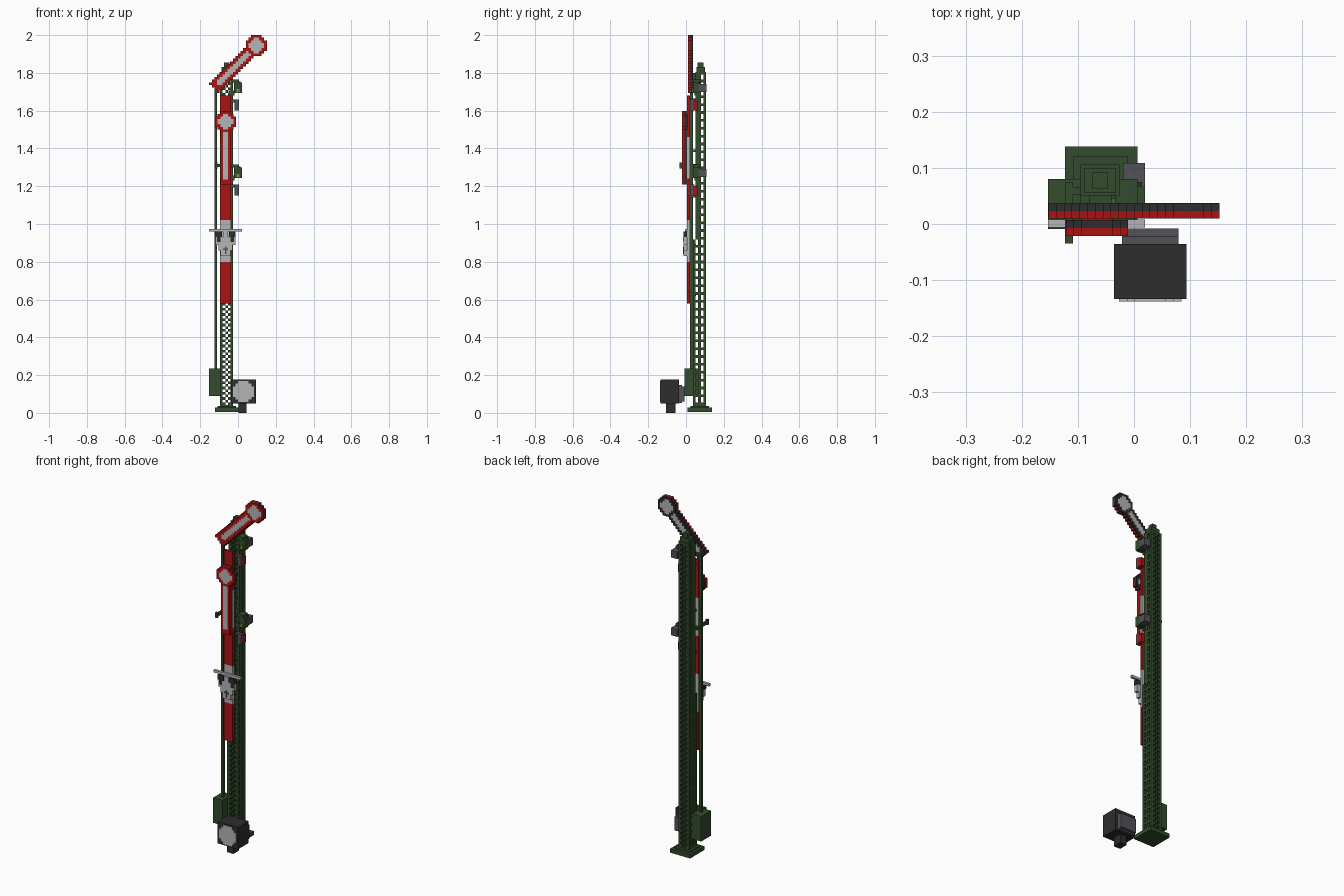
import bpy, bmesh, math
from mathutils import Vector

if "Cube" in bpy.data.objects:
    bpy.data.objects.remove(bpy.data.objects["Cube"])

V = 1 / 72  # edge of one block

COLOURS = {
    "green": (0.033, 0.072, 0.026),
    "red": (0.40, 0.006, 0.006),
    "light_grey": (0.46, 0.46, 0.46),
    "charcoal": (0.026, 0.026, 0.027),
    "mid_grey": (0.085, 0.085, 0.095),
    "lime": (0.22, 0.32, 0.02),
}
MATS = {}
for mat_name, rgb in COLOURS.items():
    m = bpy.data.materials.new(mat_name)
    m.use_nodes = True
    m.diffuse_color = (*rgb, 1)
    bsdf = m.node_tree.nodes["Principled BSDF"]
    bsdf.inputs["Base Color"].default_value = (*rgb, 1)
    bsdf.inputs["Roughness"].default_value = 0.8
    MATS[mat_name] = m


def finish(name, bm, colours):
    mesh = bpy.data.meshes.new(name)
    bmesh.ops.recalc_face_normals(bm, faces=bm.faces)
    bm.to_mesh(mesh)
    bm.free()
    for c in colours:
        mesh.materials.append(MATS[c])
    ob = bpy.data.objects.new(name, mesh)
    bpy.context.collection.objects.link(ob)
    return ob


def box(name, x, y, z, colour):
    """Block from (min, max) pairs."""
    bm = bmesh.new()
    bmesh.ops.create_cube(bm, size=1)
    for v in bm.verts:
        v.co = [r[0] if c < 0 else r[1] for c, r in zip(v.co, (x, y, z))]
    return finish(name, bm, [colour])


def blocks(name, cells, origin, depth=V):
    """Outer skin of a set of grid cells {(i, j, k): colour}."""
    colours = sorted(set(cells.values()))
    bm = bmesh.new()
    verts = {}

    def vert(p):
        if p not in verts:
            verts[p] = bm.verts.new(Vector(origin) + Vector((p[0] * V, p[1] * depth, p[2] * V)))
        return verts[p]

    for cell, colour in cells.items():
        for axis in range(3):
            for side in (0, 1):
                near = list(cell)
                near[axis] += 2 * side - 1
                if tuple(near) in cells:
                    continue
                a, b = (axis + 1) % 3, (axis + 2) % 3
                quad = []
                for da, db in ((0, 0), (1, 0), (1, 1), (0, 1)):
                    p = list(cell)
                    p[axis] += side
                    p[a] += da
                    p[b] += db
                    quad.append(vert(tuple(p)))
                if not side:
                    quad.reverse()
                bm.faces.new(quad).material_index = colours.index(colour)
    mesh = bpy.data.meshes.new(name)
    bm.to_mesh(mesh)
    bm.free()
    for c in colours:
        mesh.materials.append(MATS[c])
    ob = bpy.data.objects.new(name, mesh)
    bpy.context.collection.objects.link(ob)
    return ob


def arm_cells(xs, zs, rule):
    """Two-layer signal arm: red front, charcoal back, light inlay on both."""
    cells = {}
    for i in xs:
        for k in zs:
            kind = rule(i + 0.5, k + 0.5)
            if kind:
                inlay = kind == "inlay"
                cells[i, 0, k] = "light_grey" if inlay else "red"
                cells[i, 1, k] = "light_grey" if inlay else "charcoal"
    return cells


# Lattice mast, five blocks square, losing its front row higher up
mast = {}
STEP, TOP = 66, 130
for k in range(2, TOP):
    first = 0 if k < STEP else 1
    for i in range(5):
        for j in range(first, 5):
            edge_x, edge_y = i in (0, 4), j in (first, 4)
            corner = edge_x and edge_y
            front_lace = edge_y and (i + k) % 2 == 0
            side_lace = edge_x and (k % 3 == 0 or j == 2 or (k >= STEP and j < 3))
            if corner or front_lace or side_lace or (k in (2, TOP - 1)):
                mast[i, j, k] = "green"
blocks("mast", mast, (-0.095, 0.037, 0))
box("mast_cap", (-0.088, -0.032), (0.055, 0.1), (1.8, 1.83), "green")
box("mast_finial", (-0.074, -0.046), (0.062, 0.092), (1.83, 1.855), "green")

# Base plate with a raised collar
box("base_plate", (-0.123, 0.006), (0.008, 0.138), (0.006, 0.028), "green")
box("base_collar", (-0.109, -0.011), (0.023, 0.121), (0.028, 0.036), "green")

# Striped board in front of the mast
for n in range(5):
    z = 0.58 + n * 0.22
    box("board_stripe_%d" % (n + 1), (-0.094, -0.038), (0.006, 0.02), (z, z + 0.22),
        "red" if n % 2 == 0 else "light_grey")
for z in (0.62, 0.88, 1.14, 1.38, 1.65):
    box("board_bracket", (-0.08, -0.052), (0.02, 0.052), (z, z + V), "mid_grey")

# Upper arm raised at 45 degrees
def raised(x, z):
    d = math.hypot(x - 7, z - 140)
    s, t = (x + z - 133) / math.sqrt(2), abs(z - x - 133) / math.sqrt(2)
    if d < 2.6:
        return "inlay"
    if d < 4 or (abs(x - 7) < 1 and z > 140) or (abs(z - 140) < 1 and x > 7):
        return "rim"
    if -13 < s < 9.9 and t < 2.2:
        return "inlay" if t < 1.0 and -11.3 < s and d > 4 else "rim"


blocks("upper_arm", arm_cells(range(-11, 11), range(120, 144), raised), (0, 0.0097, 0))
box("upper_arm_pivot", (-0.08, -0.04), (0.037, 0.055), (1.76, 1.8), "green")

# Lower arm hanging straight down
def hanging(x, z):
    d = math.hypot(x, z)
    if d < 2.6:
        return "inlay"
    if d < 4:
        return "rim"
    if abs(x) < 2 and -24 < z < 0:
        return "inlay" if abs(x) < 1 and z > -22 else "rim"


blocks("lower_arm", arm_cells(range(-4, 4), range(-24, 4), hanging), (-0.066, -0.021, 1.542))

# Pull rod, its drive box and the crank bar
box("pull_rod", (-0.124, -0.11), (0.022, 0.037), (0.2, 1.75), "green")
box("drive_box", (-0.153, -0.093), (-0.009, 0.08), (0.09, 0.235), "green")
box("crank_bar", (-0.123, -0.109), (-0.035, 0.075), (1.302, 1.318), "green")
box("crank_link", (-0.123, -0.03), (0.052, 0.066), (1.302, 1.318), "green")
box("crank_grip", (-0.123, -0.109), (-0.035, -0.021), (1.295, 1.325), "green")

# Two lantern groups on the left side of the mast
for label, z in (("upper", 1.68), ("lower", 1.23)):
    box(label + "_lantern", (-0.02, 0.02), (0.037, 0.067), (z + 0.014, z + 0.07), "green")
    box(label + "_lantern_roof", (-0.034, 0.006), (0.037, 0.08), (z + 0.07, z + 0.084), "green")
    box(label + "_lantern_lens", (-0.008, 0.008), (0.031, 0.037), (z + 0.016, z + 0.036), "lime")
    box(label + "_lantern_back", (-0.02, 0.02), (0.067, 0.109), (z + 0.02, z + 0.062), "mid_grey")
    box(label + "_lantern_plug", (-0.014, 0.014), (0.067, 0.075), (z + 0.062, z + 0.074), "charcoal")
    box(label + "_lantern_arm", (-0.05, -0.018), (0.045, 0.06), (z, z + 0.028), "green")
    box(label + "_shade_arm", (-0.04, 0.004), (0.03, 0.045), (z - 0.036, z - 0.022), "mid_grey")
    box(label + "_shade", (-0.018, 0.004), (0.022, 0.036), (z - 0.08, z - 0.02), "mid_grey")
    box(label + "_red_filter", (-0.016, 0.005), (0.036, 0.064), (z - 0.078, z - 0.03), "red")

# Light bracket sign on the board: wide top slab, two dark lamps, tapered body
box("sign_slab", (-0.153, 0.02), (-0.006, 0.008), (0.96, 0.974), "light_grey")
for n, (half, z0, z1) in enumerate(((0.052, 0.89, 0.93), (0.038, 0.86, 0.89), (0.026, 0.83, 0.86))):
    box("sign_body_%d" % (n + 1), (-0.066 - half, -0.066 + half), (-0.012, 0.008), (z0, z1), "light_grey")
box("sign_neck", (-0.08, -0.052), (-0.012, 0.008), (0.93, 0.96), "light_grey")
for side in (-1, 1):
    cx = -0.066 + side * 0.036
    box("sign_lamp", (cx - 0.018, cx + 0.018), (-0.014, 0.006), (0.93, 0.96), "charcoal")
    box("sign_lamp_tip", (cx - 0.009, cx + 0.009), (-0.015, 0.006), (0.905, 0.93), "charcoal")
box("sign_mark_upright", (-0.07, -0.062), (-0.015, -0.012), (0.84, 0.88), "mid_grey")
box("sign_mark_bar", (-0.08, -0.052), (-0.015, -0.012), (0.862, 0.87), "mid_grey")

# Ground lamp: dark housing, round light face, grey back and foot
box("ground_lamp_housing", (-0.036, 0.094), (-0.134, -0.036), (0.05, 0.176), "charcoal")
face = {(i, 0, k): "light_grey" for i in range(-4, 4) for k in range(-4, 4)
        if math.hypot(i + 0.5, k + 0.5) < 4}
blocks("ground_lamp_face", face, (0.029, -0.138, 0.113), 0.004)
box("ground_lamp_back", (-0.021, 0.079), (-0.036, -0.022), (0.052, 0.148), "mid_grey")
box("ground_lamp_rear_cap", (-0.021, 0.079), (-0.022, -0.008), (0.06, 0.14), "mid_grey")
box("ground_lamp_foot", (0.003, 0.045), (-0.107, -0.055), (0, 0.05), "charcoal")
